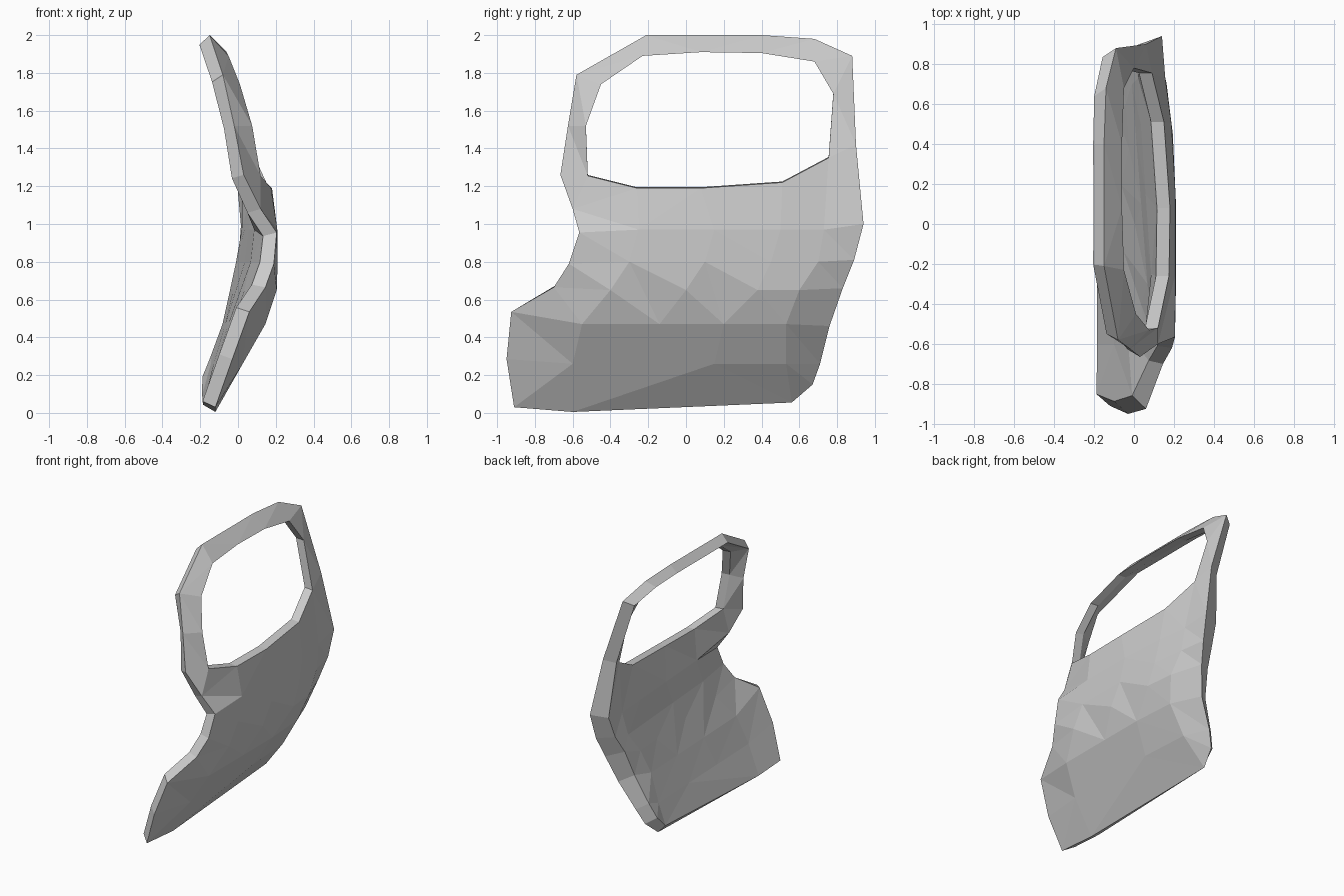
import bpy, bmesh
from mathutils import Vector
from mathutils.geometry import delaunay_2d_cdt

if "Cube" in bpy.data.objects:
    bpy.data.objects.remove(bpy.data.objects["Cube"])

# outer border of the skin (x, y, z), counter-clockwise seen from +x
BORDER = [(-.12, -.91, .03), (-.12, -.60, .005), (-.16, .56, .055), (-.13, .67, .15),
          (-.08, .71, .26), (.03, .76, .46), (.09, .83, .66), (.125, .89, .81),
          (.14, .94, 1.0), (.06, .90, 1.42), (-.09, .88, 1.89), (-.14, .68, 1.98),
          (-.15, .40, 2.0), (-.15, .08, 2.0), (-.15, -.21, 2.0), (-.08, -.58, 1.79),
          (-.02, -.625, 1.52), (.03, -.665, 1.26), (.12, -.60, 1.08), (.205, -.565, .955),
          (.19, -.62, .79), (.145, -.70, .665), (.06, -.925, .535), (-.03, -.95, .285)]
# window opening
WINDOW = [(.12, -.52, 1.255), (.175, -.26, 1.19), (.18, .08, 1.19), (.15, .51, 1.22),
          (.09, .755, 1.35), (0, .78, 1.69), (-.05, .68, 1.86), (-.06, .40, 1.905),
          (-.06, .08, 1.91), (-.05, -.23, 1.89), (.01, -.45, 1.74), (.075, -.53, 1.52)]
# rows of panel points: height, outer bulge, inner depth at front and rear, positions along y
ROWS = [(.26, .025, -.10, -.15, (-.6, -.2, .15, .53)),
        (.47, .145, -.03, -.09, (-.55, -.14, .20, .53)),
        (.65, .205, .05, -.05, (-.40, 0, .38, .60)),
        (.80, .210, .09, -.01, (-.30, .10, .45, .70)),
        (.97, .208, .11, .02, (-.25, .15, .50, .73))]


def clamp(v):
    return max(0.0, min(1.0, v))


points = [Vector(p) for p in BORDER + WINDOW]
inner_x = {}
for z, bulge, front, rear, ys in ROWS:
    for y in ys:
        inner_x[len(points)] = front + (rear - front) * clamp((y + .6) / 1.3)
        points.append(Vector((bulge - .13 * max(0, y - .1) ** 2, y, z)))

nb, nw = len(BORDER), len(WINDOW)
edges = [(i, (i + 1) % nb) for i in range(nb)]
edges += [(nb + i, nb + (i + 1) % nw) for i in range(nw)]
out = delaunay_2d_cdt([p.yz for p in points], edges, [list(range(nb))], 1, 1e-5)
origin = [o[0] for o in out[3]]
tris = [[origin[i] for i in f] for f in out[2]]
tris = [t for t in tris if not all(nb <= i < nb + nw for i in t)]

# outer skin
bm = bmesh.new()
outer = [bm.verts.new(p) for p in points]
skin = [bm.faces.new([outer[i] for i in t]) for t in tris]
bm.normal_update()
if sum(f.normal.x for f in skin) < 0:
    bmesh.ops.reverse_faces(bm, faces=skin)
    bm.normal_update()

# inner skin: border drawn inwards, straight window reveal, flat trim panel
inner = {}
for i, v in enumerate(outer):
    p = v.co.copy()
    if i < nb:
        rear = clamp((p.y - .4) / .4) * clamp((p.z - .2) / .4) * clamp((1.5 - p.z) / .4)
        p -= v.normal * (.075 + .05 * rear)
        if v.co.y > .5:
            p.y -= .035
        elif v.co.y < -.85:
            p.y += .05
        if p.z < .3:
            p.x = max(p.x, -.19)
            p.z = min(p.z, v.co.z + .04)
    elif i < nb + nw:
        p += Vector((-.065, 0, .005))
    else:
        p.x = inner_x[i]
    inner[v] = bm.verts.new(p)

rim = [(l.vert, l.link_loop_next.vert) for f in skin for l in f.loops if l.edge.is_boundary]
for f in skin:
    bm.faces.new([inner[v] for v in reversed(f.verts)])
for a, b in rim:
    bm.faces.new((b, a, inner[a], inner[b]))
bmesh.ops.recalc_face_normals(bm, faces=bm.faces)

mesh = bpy.data.meshes.new("door_panel")
bm.to_mesh(mesh)
bm.free()
bpy.context.collection.objects.link(bpy.data.objects.new("door_panel", mesh))
